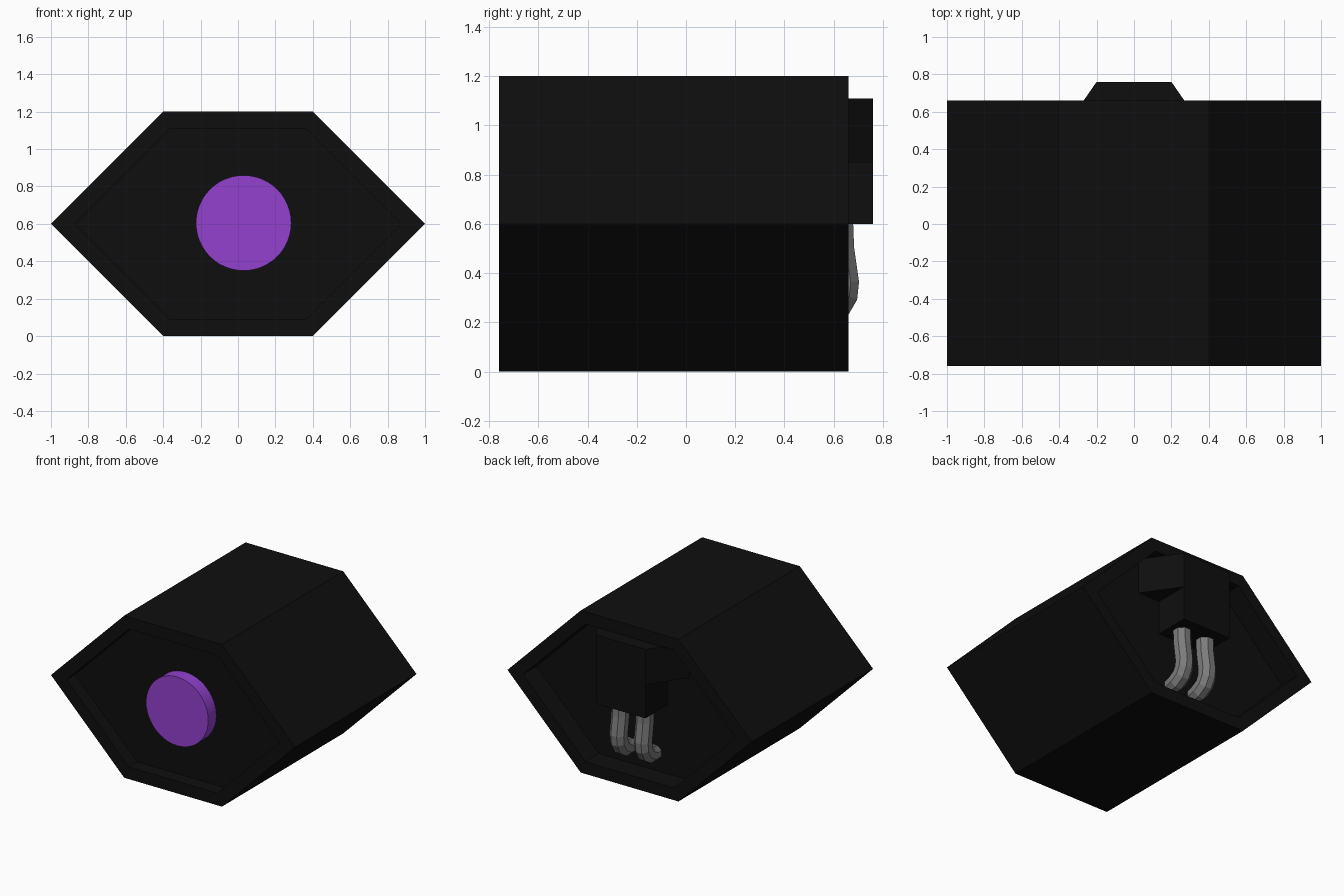
import bpy, bmesh
from math import pi
from mathutils import Matrix, Vector

cube = bpy.data.objects.get("Cube")
if cube:
    bpy.data.objects.remove(cube, do_unlink=True)


def material(name, colour):
    m = bpy.data.materials.new(name)
    m.use_nodes = True
    m.diffuse_color = (*colour, 1)
    bsdf = m.node_tree.nodes["Principled BSDF"]
    bsdf.inputs["Base Color"].default_value = (*colour, 1)
    bsdf.inputs["Roughness"].default_value = 0.6
    return m


black = material("black casing", (0.0045, 0.0045, 0.0045))
purple = material("purple lens", (0.29, 0.053, 0.62))
grey = material("grey hose", (0.2, 0.2, 0.2))


def finish(name, bm, mat):
    bmesh.ops.recalc_face_normals(bm, faces=bm.faces)
    mesh = bpy.data.meshes.new(name)
    bm.to_mesh(mesh)
    bm.free()
    mesh.materials.append(mat)
    obj = bpy.data.objects.new(name, mesh)
    bpy.context.collection.objects.link(obj)
    return obj


def prism(points, sweep):
    """Closed solid from a flat outline swept along a vector."""
    bm = bmesh.new()
    face = bm.faces.new([bm.verts.new(p) for p in points])
    swept = bmesh.ops.extrude_face_region(bm, geom=[face], use_keep_orig=True)
    verts = [v for v in swept["geom"] if isinstance(v, bmesh.types.BMVert)]
    bmesh.ops.translate(bm, verts=verts, vec=sweep)
    bmesh.ops.recalc_face_normals(bm, faces=bm.faces)
    return bm


# Hexagonal casing with a recessed panel at each end
FRONT, BACK = -0.76, 0.66
RIM, FRONT_DEPTH, BACK_DEPTH = 0.09, 0.1, 0.16
outline = [(-1, 0.6), (-0.4, 0), (0.4, 0), (1, 0.6), (0.4, 1.2), (-0.4, 1.2)]
bm = prism([(x, FRONT, z) for x, z in outline], (0, BACK - FRONT, 0))
for side, depth in ((-1, FRONT_DEPTH), (1, BACK_DEPTH)):
    end = [f for f in bm.faces if f.normal.y * side > 0.9]
    bmesh.ops.inset_region(bm, faces=end, thickness=RIM, use_even_offset=True)
    panel = bmesh.ops.extrude_discrete_faces(bm, faces=end)["faces"][0]
    bmesh.ops.translate(bm, verts=panel.verts, vec=(0, -side * depth, 0))
    bm.normal_update()
finish("casing", bm, black)

# Round lens sitting in the front recess
bm = bmesh.new()
place = Matrix.Translation((0.03, FRONT + 0.055, 0.605)) @ Matrix.Rotation(pi / 2, 4, "X")
bmesh.ops.create_cone(bm, cap_ends=True, segments=48, radius1=0.255,
                      radius2=0.255, depth=0.1, matrix=place)
lens = finish("lens", bm, purple)
bpy.context.view_layer.objects.active = lens
lens.select_set(True)
bpy.ops.object.shade_smooth_by_angle()
lens.select_set(False)

# Rear housing block with a tapered wing on each side
FLOOR = BACK - BACK_DEPTH
block = [(-0.2, FLOOR), (0.2, FLOOR), (0.2, 0.76), (-0.2, 0.76)]
finish("rear_housing", prism([(x, y, 0.6) for x, y in block], (0, 0, 0.51)), black)
wing = [(0.2, FLOOR), (0.38, FLOOR), (0.2, 0.76)]
for name, s in (("left_wing", 1), ("right_wing", -1)):
    finish(name, prism([(s * x, y, 0.85) for x, y in wing], (0, 0, 0.26)), black)

# Two faceted hoses dropping from the housing and bending into the casing
path = [(0.62, 0.63), (0.625, 0.5), (0.645, 0.36), (0.64, 0.31),
        (0.615, 0.265), (0.565, 0.235), (0.49, 0.225)]
RADIUS, SIDES = 0.063, 8
for name, x in (("left_hose", 0.1), ("right_hose", -0.1)):
    bm = bmesh.new()
    rings = []
    for i, (y, z) in enumerate(path):
        before, after = path[max(i - 1, 0)], path[min(i + 1, len(path) - 1)]
        along = Vector((0, after[0] - before[0], after[1] - before[1])).normalized()
        across = Vector((1, 0, 0))
        outward = along.cross(across)
        r = RADIUS * (0.85 if i == len(path) - 1 else 1)
        ring = []
        for k in range(SIDES):
            turn = Matrix.Rotation(2 * pi * (k + 0.5) / SIDES, 3, along)
            ring.append(bm.verts.new(Vector((x, y, z)) + turn @ outward * r))
        rings.append(ring)
    for a, b in zip(rings, rings[1:]):
        for k in range(SIDES):
            n = (k + 1) % SIDES
            bm.faces.new((a[k], a[n], b[n], b[k]))
    bm.faces.new(rings[0])
    bm.faces.new(rings[-1])
    finish(name, bm, grey)
